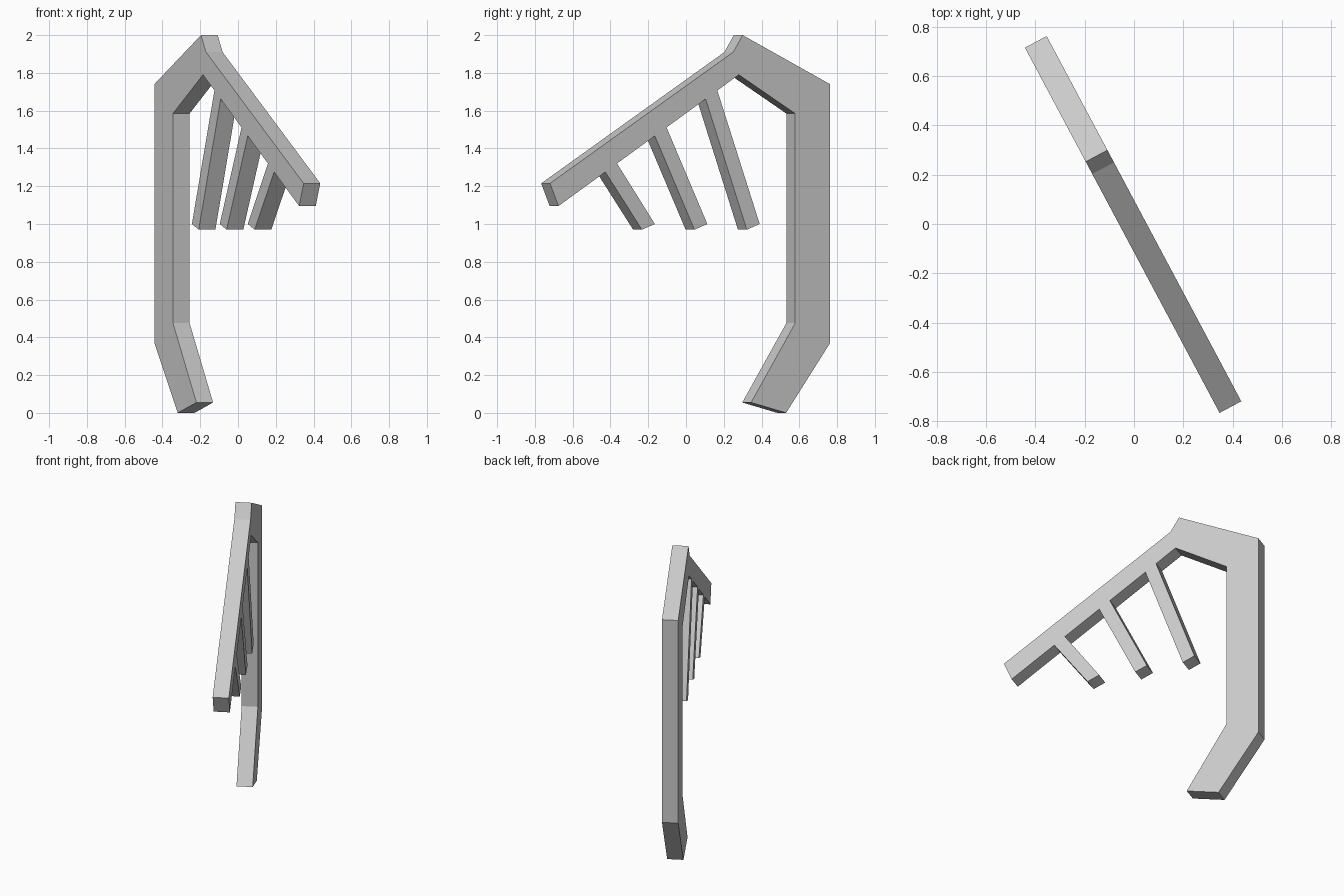
import bpy
import bmesh
from mathutils import Vector

default_cube = bpy.data.objects.get("Cube")
if default_cube:
    bpy.data.objects.remove(default_cube, do_unlink=True)

# One plain grey material
grey = bpy.data.materials.new("light grey")
grey.use_nodes = True
colour = (0.6, 0.6, 0.6, 1)
grey.diffuse_color = colour
grey.node_tree.nodes["Principled BSDF"].inputs["Base Color"].default_value = colour

# Profile points are (y, z) on the face turned towards +x
post = [(0.28, 1.79), (0.578, 1.585), (0.578, 0.475), (0.345, 0.055),
        (0.53, 0.0), (0.763, 0.37), (0.763, 1.74), (0.30, 2.0)]
arm = [(0.25, 1.91), (-0.72, 1.215), (-0.675, 1.095)]

# Tines hang from the underside of the arm: (top y, bottom y)
TINE_WIDTH = 0.062
TINE_END = (0.97, 1.0)


def underside(y):
    start, end = Vector(arm[-1]), Vector(post[0])
    return start.y + (y - start.x) * (end.y - start.y) / (end.x - start.x)


tines = []
for top, bottom in [(-0.427, -0.233), (-0.165, 0.045), (0.104, 0.322)]:
    right = top + TINE_WIDTH
    tines += [(top, underside(top)), (bottom, TINE_END[0]),
              (bottom + 0.068, TINE_END[1]), (right, underside(right))]


def plate(name, outline, thickness):
    """Extrude an outline lying in the diagonal upright plane."""
    bm = bmesh.new()
    # The plane runs diagonally across x and y
    verts = [bm.verts.new((0.052 - 0.533 * y, y, z)) for y, z in outline]
    face = bm.faces.new(verts)
    extruded = bmesh.ops.extrude_face_region(bm, geom=[face], use_keep_orig=True)
    moved = [v for v in extruded["geom"] if isinstance(v, bmesh.types.BMVert)]
    back = Vector((-1, -0.533, 0)).normalized() * thickness
    bmesh.ops.translate(bm, verts=moved, vec=back)
    bmesh.ops.recalc_face_normals(bm, faces=bm.faces)
    mesh = bpy.data.meshes.new(name)
    bm.to_mesh(mesh)
    bm.free()
    mesh.materials.append(grey)
    obj = bpy.data.objects.new(name, mesh)
    bpy.context.collection.objects.link(obj)
    return obj


# Bent post, sloping arm and tines form one flat bar frame
plate("bent_frame_with_tines", post + arm + tines, 0.1)
